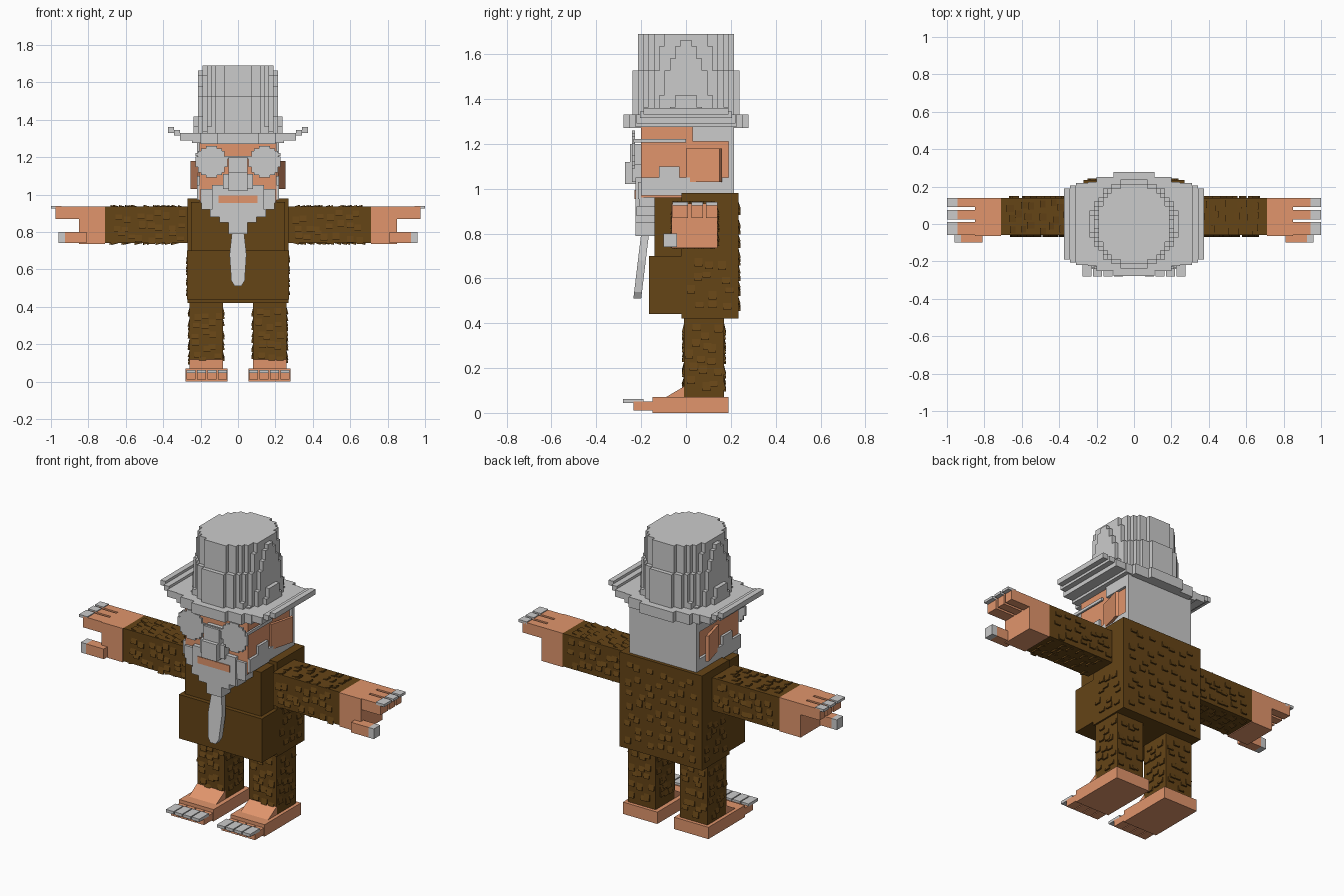
import bpy, bmesh, math, random
from mathutils import Vector

if "Cube" in bpy.data.objects:
    bpy.data.objects.remove(bpy.data.objects["Cube"])

random.seed(4)


def material(name, rgb):
    m = bpy.data.materials.new(name)
    m.diffuse_color = (*rgb, 1)
    m.use_nodes = True
    m.node_tree.nodes["Principled BSDF"].inputs["Base Color"].default_value = m.diffuse_color
    return m


SKIN = material("skin", (0.75, 0.30, 0.15))
FUR = material("brown", (0.13, 0.058, 0.008))


def finish(name, bm, mat=None):
    bmesh.ops.recalc_face_normals(bm, faces=bm.faces)
    me = bpy.data.meshes.new(name)
    bm.to_mesh(me)
    bm.free()
    ob = bpy.data.objects.new(name, me)
    bpy.context.collection.objects.link(ob)
    if mat:
        me.materials.append(mat)
    return ob


def prism(bm, pts, a, b, axis):
    """Extrude a 2D outline between a and b along the given axis."""
    place = {'x': lambda p, t: (t, *p), 'y': lambda p, t: (p[0], t, p[1]),
             'z': lambda p, t: (*p, t)}[axis]
    lo = [bm.verts.new(place(p, a)) for p in pts]
    hi = [bm.verts.new(place(p, b)) for p in pts]
    bm.faces.new(lo)
    bm.faces.new(hi[::-1])
    for i in range(len(pts)):
        j = (i + 1) % len(pts)
        bm.faces.new((lo[i], lo[j], hi[j], hi[i]))


def box(bm, x0, x1, y0, y1, z0, z1):
    prism(bm, [(x0, y0), (x1, y0), (x1, y1), (x0, y1)], z0, z1, 'z')


def boxes(name, items, mat=None, mirror=False):
    bm = bmesh.new()
    for x0, x1, *rest in items:
        box(bm, x0, x1, *rest)
        if mirror:
            box(bm, -x1, -x0, *rest)
    return finish(name, bm, mat)


def stepped(rx, ry, cell, cx=0, cy=0):
    """Blocky ellipse outline snapped to a square cell."""
    n = max(1, round(ry / cell))
    right = []
    for i in range(-n, n):
        v = (i + 0.5) / n
        w = max(1, round(rx * math.sqrt(1 - v * v) / cell)) * cell
        for y in (i * cell, (i + 1) * cell):
            if len(right) > 1 and right[-1][0] == w and right[-2][0] == w:
                right.pop()
            right.append((w, y))
    left = [(-x, y) for x, y in reversed(right)]
    return [(round(cx + x, 4), round(cy + y, 4)) for x, y in right + left]


# body
boxes("torso", [(-.27, .27, -.02, .235, .42, .98)], FUR)
boxes("chest", [(-.25, .25, -.14, -.02, .70, .96)], FUR)
boxes("belly", [(-.272, .272, -.165, -.02, .44, .70)], FUR)
boxes("arms", [(.27, .71, -.06, .14, .74, .935)], FUR, True)
boxes("legs", [(.08, .26, -.01, .17, .07, .42)], FUR, True)

# hands with three fingers, a thumb and nails
fingers = [(-.06, .01), (.025, .075), (.09, .14)]
boxes("palms", [(.71, .85, -.065, .14, .735, .935)], SKIN, True)
boxes("fingers", [(.85, .975, a, b, .87, .935) for a, b in fingers], SKIN, True)
boxes("thumbs", [(.81, .925, -.10, -.04, .74, .80)], SKIN, True)
boxes("finger_nails", [(.945, 1.0, a, b, .925, .94) for a, b in fingers]
      + [(.925, .96, -.10, -.04, .74, .80)], None, True)

# feet with sloped insteps, toes and nails
boxes("feet", [(.055, .28, -.15, .19, 0, .07)], SKIN, True)
bm = bmesh.new()
for a, b in ((.08, .26), (-.26, -.08)):
    prism(bm, [(-.09, .07), (-.005, .07), (-.005, .12)], a, b, 'x')
finish("insteps", bm, SKIN)
toes = [.058 + i * .056 for i in range(4)]
boxes("toes", [(t, t + .05, -.235, -.15, .01, .05) for t in toes], SKIN, True)
boxes("toe_nails", [(t, t + .05, -.28, -.19, .045, .062) for t in toes], None, True)

# head, ears and hair
boxes("head", [(-.205, .205, -.20, .19, .96, 1.30)], SKIN)
bm = bmesh.new()
for s in (1, -1):
    prism(bm, [(s * x, y) for x, y in ((.20, 0), (.215, 0), (.255, .15), (.24, .16))],
          1.03, 1.18, 'z')
finish("ears", bm, SKIN)
boxes("back_hair", [(-.22, .22, .19, .215, .97, 1.31)])
boxes("side_hair", [(.20, .22, .03, .19, 1.21, 1.31), (.20, .22, -.20, .19, .97, 1.05),
                    (.20, .22, -.12, -.03, 1.05, 1.10)], None, True)

# blocky beard, moustache and mouth
boxes("beard", [(-w, w, -.20 - d, -.12, a, b) for w, d, a, b in
                ((.22, .0, .97, 1.03), (.195, .01, .92, .97), (.15, .02, .88, .92),
                 (.10, .025, .85, .88), (.05, .025, .79, .85))]
      + [(-.20, .20, -.215, -.19, .955, 1.03), (-.14, .14, -.225, -.20, .88, 1.05)])
boxes("mouth", [(-.105, .105, -.23, -.20, .955, .995)], SKIN)

# hanging beard tail, leaning forward
half = [(.018, .51), (.036, .54), (.045, .68), (.032, .80)]
bm = bmesh.new()
prism(bm, half + [(-x, z) for x, z in reversed(half)], -.20, -.165, 'y')
for v in bm.verts:
    v.co.y += (v.co.z - .80) * .12
finish("beard_tail", bm)

# nose
boxes("nose", [(-.05, .05, -.25, -.19, 1.10, 1.20), (-.05, .05, -.272, -.19, 1.02, 1.12)])
boxes("nostrils", [(.05, .08, -.24, -.19, 1.03, 1.11)], None, True)

# spectacles
bm = bmesh.new()
for s in (1, -1):
    prism(bm, stepped(.085, .085, .0142, s * .142, 1.175), -.24, -.228, 'y')
finish("lenses", bm)
boxes("glasses_arms", [(.215, .226, -.235, .0, 1.205, 1.222)], None, True)
boxes("glasses_bridge", [(-.07, .07, -.238, -.228, 1.19, 1.205)])

# hat crown: tapered stack of blocky slices
bm = bmesh.new()
slices = []
for i in range(14):
    t = i / 13
    z = 1.31 + i * .38 / 14
    outline = stepped(.237 - .035 * t, .246 - .035 * t, .0238)
    if slices and slices[-1][0] == outline:
        slices[-1][2] = z + .38 / 14
    else:
        slices.append([outline, z, z + .38 / 14])
for outline, a, b in slices:
    prism(bm, outline, a, b, 'z')
finish("hat_crown", bm)

# hat brim: steps rising to curled sides
boxes("brim_centre", [(-.11, .11, -.278, .278, 1.27, 1.33)])
boxes("brim_sides", [(.11, .20, -.252, .252, 1.27, 1.33), (.20, .245, -.225, .225, 1.275, 1.33),
                     (.245, .31, -.22, .22, 1.29, 1.33), (.31, .343, -.205, .205, 1.315, 1.345),
                     (.343, .375, -.19, .19, 1.33, 1.36)], None, True)

# fur tufts: small wedges lifted at their tip
bm = bmesh.new()


def tuft(p, n, d):
    n, d, p = Vector(n), Vector(d), Vector(p)
    w, h = n.cross(d) * .018, d * random.uniform(.025, .04)
    a, b, c, e = [bm.verts.new(q) for q in (p - w, p + w, p + w + h, p - w + h)]
    f, g = [bm.verts.new(q + n * .009) for q in (p + w + h, p - w + h)]
    for face in ((a, b, c, e), (a, b, f, g), (c, e, g, f), (b, c, f), (a, e, g)):
        bm.faces.new(face)


def jitter(v):
    return v + random.uniform(-.02, .02)


for s in (1, -1):
    for i in range(7):
        x = .31 + i * .055
        for j in range(3):
            y, z = -.025 + j * .06, .79 + j * .055
            tuft((s * jitter(x), jitter(y), .935), (0, 0, 1), (s, 0, 0))
            tuft((s * jitter(x), jitter(y), .74), (0, 0, -1), (s, 0, 0))
            tuft((s * jitter(x), -.06, jitter(z)), (0, -1, 0), (0, 0, -1))
            tuft((s * jitter(x), .14, jitter(z)), (0, 1, 0), (0, 0, -1))
    for i in range(5):
        z = .15 + i * .057
        for j in range(3):
            x, y = .12 + j * .05, .03 + j * .05
            tuft((s * jitter(x), -.01, jitter(z)), (0, -1, 0), (0, 0, -1))
            tuft((s * jitter(x), .17, jitter(z)), (0, 1, 0), (0, 0, -1))
            tuft((s * .26, jitter(y), jitter(z)), (s, 0, 0), (0, 0, -1))
            tuft((s * .08, jitter(y), jitter(z)), (-s, 0, 0), (0, 0, -1))
    for i in range(4):
        for j in range(3):
            tuft((s * .27, jitter(.04 + j * .07), jitter(.5 + i * .06)), (s, 0, 0), (0, 0, -1))
for i in range(7):
    for j in range(7):
        tuft((jitter(-.21 + i * .07), .235, jitter(.5 + j * .07)), (0, 1, 0), (0, 0, -1))
finish("fur_tufts", bm, FUR)
